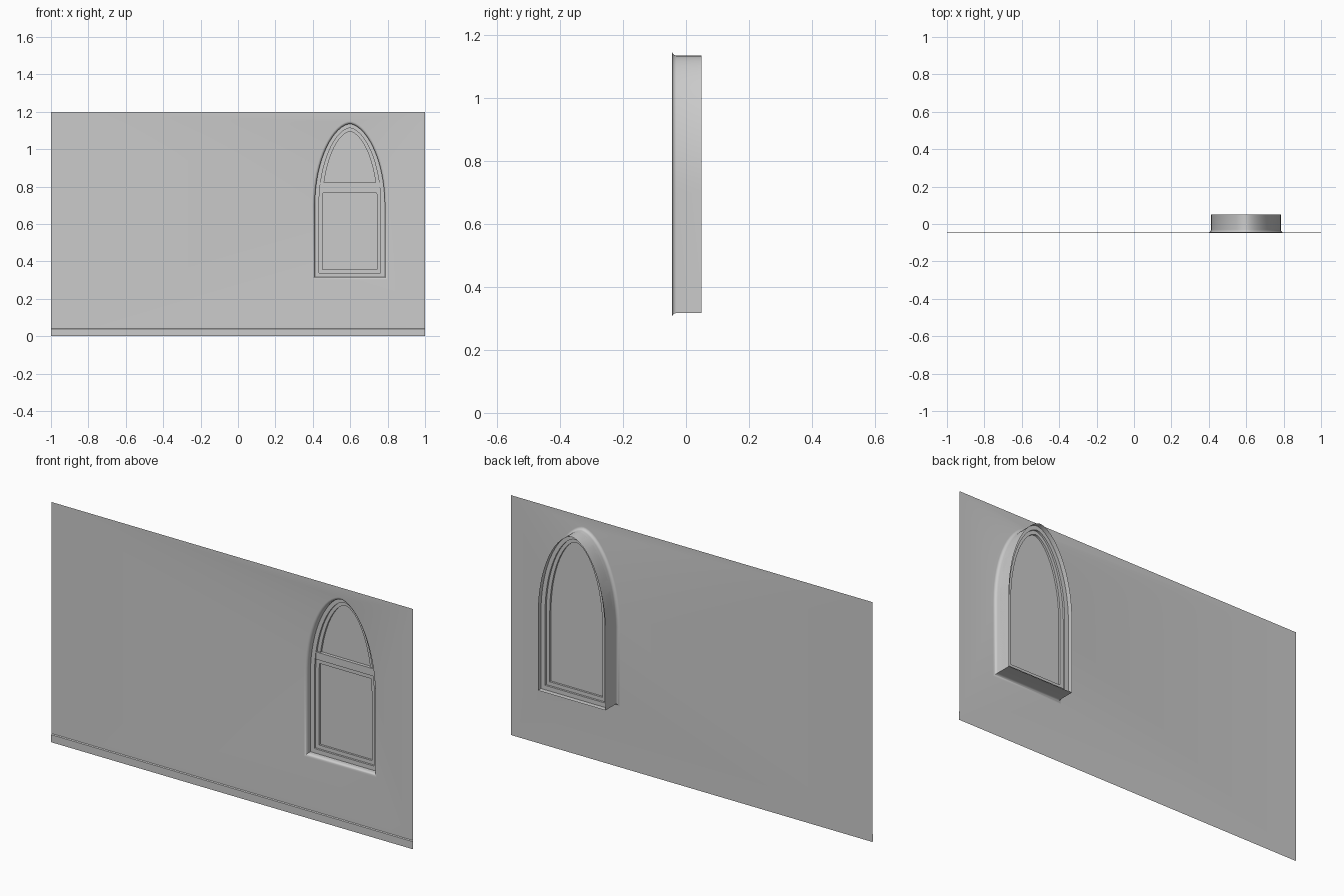
import bpy, bmesh, math

if "Cube" in bpy.data.objects:
    bpy.data.objects.remove(bpy.data.objects["Cube"])

CX, HALF, SILL, SPRING, APEX = 0.598, 0.187, 0.317, 0.70, 1.135
WALL_Y, N = -0.045, 32


def arch(off, y):
    """Closed arched window outline, grown by off, at depth y."""
    a, b, base = HALF + off, APEX - SPRING + off, SILL - off
    pts = [(-a, base), (a, base)]
    for i in range(N + 1):
        t = math.pi * i / N
        c = math.cos(t)
        pts.append((math.copysign(a * abs(c) ** 1.15, c), SPRING + b * math.sin(t)))
    return [(CX + x, y, z) for x, z in pts]


def finish(name, bm, smooth=True, recalc=True):
    if recalc:
        bmesh.ops.recalc_face_normals(bm, faces=bm.faces[:])
    me = bpy.data.meshes.new(name)
    bm.to_mesh(me)
    bm.free()
    ob = bpy.data.objects.new(name, me)
    bpy.context.collection.objects.link(ob)
    if smooth:
        bpy.ops.object.select_all(action='DESELECT')
        ob.select_set(True)
        bpy.context.view_layer.objects.active = ob
        bpy.ops.object.shade_smooth_by_angle(angle=math.radians(35))
    return ob


def sweep(bm, profile, closed=False):
    """Skin arch outlines given as (offset, depth) pairs."""
    loops = [[bm.verts.new(p) for p in arch(o, y)] for o, y in profile]
    pairs = list(zip(loops, loops[1:]))
    if closed:
        pairs.append((loops[-1], loops[0]))
    for l0, l1 in pairs:
        for i in range(len(l0)):
            j = (i + 1) % len(l0)
            bm.faces.new((l0[i], l0[j], l1[j], l1[i]))
    return loops


def box(name, x0, x1, y0, y1, z0, z1):
    bm = bmesh.new()
    bmesh.ops.create_cube(bm, size=1)
    for v in bm.verts:
        v.co = (x0 + (v.co.x + .5) * (x1 - x0), y0 + (v.co.y + .5) * (y1 - y0),
                z0 + (v.co.z + .5) * (z1 - z0))
    return finish(name, bm, False)


# Wall sheet with rounded window reveal, open at the back
bm = bmesh.new()
R = 0.015
flare = [(R * (1 - math.sin(t)), WALL_Y + R * (1 - math.cos(t)))
         for t in [math.pi / 2 * i / 6 for i in range(7)]]
loops = sweep(bm, flare + [(0, 0.05)])
rect = [bm.verts.new((x, WALL_Y, z)) for x, z in ((-1, 0), (1, 0), (1, 1.2), (-1, 1.2))]
rim = loops[0]
edges = [bm.edges.new((rect[i], rect[(i + 1) % 4])) for i in range(4)]
edges += [bm.edges.get((rim[i], rim[(i + 1) % len(rim)])) for i in range(len(rim))]
bmesh.ops.triangle_fill(bm, edges=edges, use_beauty=True, normal=(0, -1, 0))
finish("wall", bm)

# Skirting strip along the wall foot
bm = bmesh.new()
rows = [[bm.verts.new((x, y, z)) for x in (-1, 1)]
        for y, z in ((-0.049, 0), (-0.049, 0.038), (WALL_Y, 0.042))]
for r0, r1 in zip(rows, rows[1:]):
    bm.faces.new((r0[0], r0[1], r1[1], r1[0]))
finish("skirting", bm, False, False)

# Stepped window frame
bm = bmesh.new()
sweep(bm, [(0, -0.015), (-0.022, -0.015), (-0.022, -0.005), (-0.041, -0.005),
           (-0.041, 0.015), (-0.022, 0.015), (-0.022, 0.025), (0, 0.025)], True)
finish("window_frame", bm)

# Glass pane
bm = bmesh.new()
bm.faces.new([bm.verts.new(p) for p in arch(-0.036, 0.005)])
finish("glass", bm, False, False)

# Transom bar and the thinner rail below it
box("transom", CX - 0.158, CX + 0.158, -0.012, 0.004, 0.786, 0.823)
box("lower_sash_rail", CX - 0.15, CX + 0.15, -0.005, 0.004, 0.766, 0.786)
